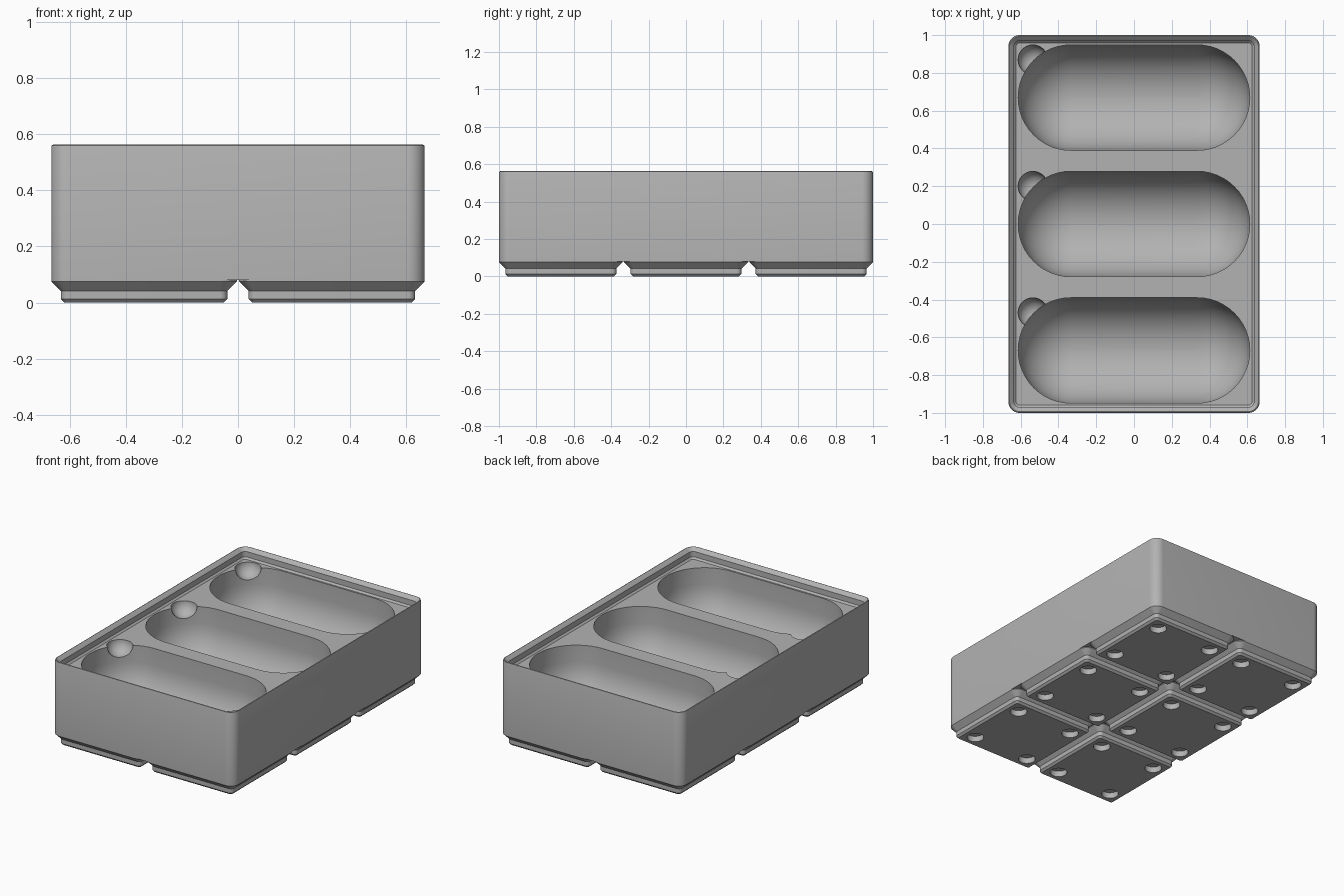
import bpy, bmesh, math
from mathutils import Matrix

if "Cube" in bpy.data.objects:
    bpy.data.objects.remove(bpy.data.objects["Cube"])

PITCH = 0.6693          # spacing of the feet and pockets
HX, HY = 0.6653, 1.0    # half size of the tray
BASE, DECK, TOP = 0.0797, 0.494, 0.5625

grey = bpy.data.materials.new("plain grey")
grey.use_nodes = True
grey.diffuse_color = (0.45, 0.45, 0.45, 1)
grey.node_tree.nodes["Principled BSDF"].inputs["Base Color"].default_value = grey.diffuse_color


def add_object(name, bm):
    mesh = bpy.data.meshes.new(name)
    bmesh.ops.recalc_face_normals(bm, faces=bm.faces)
    bm.to_mesh(mesh)
    bm.free()
    mesh.materials.append(grey)
    obj = bpy.data.objects.new(name, mesh)
    bpy.context.collection.objects.link(obj)
    return obj


def loft(bm, rings, seg=10, offset=(0, 0)):
    """Closed solid from rounded rectangles given as (z, half x, half y, radius)."""
    loops = []
    for z, hx, hy, r in rings:
        loop = []
        for corner, (sx, sy) in enumerate([(1, 1), (-1, 1), (-1, -1), (1, -1)]):
            for i in range(seg + 1):
                a = (corner + i / seg) * math.pi / 2
                loop.append(bm.verts.new((offset[0] + sx * (hx - r) + r * math.cos(a),
                                          offset[1] + sy * (hy - r) + r * math.sin(a), z)))
        loops.append(loop)
    n = len(loops[0])
    for low, high in zip(loops, loops[1:]):
        for i in range(n):
            j = (i + 1) % n
            bm.faces.new((low[i], low[j], high[j], high[i]))
    bm.faces.new(loops[0][::-1])
    bm.faces.new(loops[-1])
    bmesh.ops.remove_doubles(bm, verts=bm.verts, dist=1e-5)


def cut(obj, bm):
    """Subtract a shape and keep the plain mesh."""
    cutter = add_object("cutter", bm)
    cutter.hide_render = True
    mod = obj.modifiers.new("cut", "BOOLEAN")
    mod.operation, mod.solver, mod.object = "DIFFERENCE", "EXACT", cutter
    graph = bpy.context.evaluated_depsgraph_get()
    mesh = bpy.data.meshes.new_from_object(obj.evaluated_get(graph))
    obj.modifiers.clear()
    obj.data = mesh
    bpy.data.objects.remove(cutter)


def smooth(obj):
    bpy.ops.object.select_all(action="DESELECT")
    obj.select_set(True)
    bpy.context.view_layer.objects.active = obj
    bpy.ops.object.shade_smooth_by_angle(angle=math.radians(30))


# Tray body with a stepped stacking lip around the deck
steps = [(BASE, 0), (TOP - 0.008, 0), (TOP - 0.002, 0.002), (TOP, 0.007),
         (TOP - 0.003, 0.011), (TOP - 0.022, 0.03), (DECK + 0.011, 0.03), (DECK, 0.041)]
bm = bmesh.new()
loft(bm, [(z, HX - d, HY - d, 0.06 - d) for z, d in steps])
body = add_object("tray_body", bm)

# Long pockets with rounded bottoms
R, REACH, CENTRE = 0.279, 0.334, 0.385
bm = bmesh.new()
arc = [math.radians(a) for a in range(-88, 1, 8)]
rings = [(CENTRE + R * math.sin(a), REACH + R * math.cos(a), R * math.cos(a), R * math.cos(a))
         for a in arc]
rings.append((0.7, REACH + R, R, R))
for k in (-1, 0, 1):
    loft(bm, rings, 12, (0, k * PITCH))
cut(body, bm)

# Round finger scoop beside each pocket
bm = bmesh.new()
for k in (-1, 0, 1):
    bmesh.ops.create_uvsphere(bm, u_segments=32, v_segments=17, radius=0.079,
                              matrix=Matrix.Translation((-0.535, k * PITCH + 0.2, DECK)))
cut(body, bm)
smooth(body)

# Chamfered foot with four round magnet holes
bm = bmesh.new()
loft(bm, [(0, 0.2837, 0.2837, 0.0127), (0.0127, 0.2964, 0.2964, 0.0255),
          (0.0414, 0.2964, 0.2964, 0.0255), (0.0757, 0.3307, 0.3307, 0.06),
          (BASE, 0.3307, 0.3307, 0.06)])
foot = add_object("foot", bm)
bm = bmesh.new()
for sx in (-1, 1):
    for sy in (-1, 1):
        bmesh.ops.create_cone(bm, cap_ends=True, segments=32, radius1=0.0518, radius2=0.0518,
                              depth=0.0765, matrix=Matrix.Translation((sx * 0.207, sy * 0.207, 0)))
cut(foot, bm)
smooth(foot)

# Repeat the foot on a two by three grid
for i in (-0.5, 0.5):
    for j in (-1, 0, 1):
        copy = bpy.data.objects.new("foot", foot.data)
        copy.location = (i * PITCH, j * PITCH, 0)
        bpy.context.collection.objects.link(copy)
bpy.data.objects.remove(foot)
